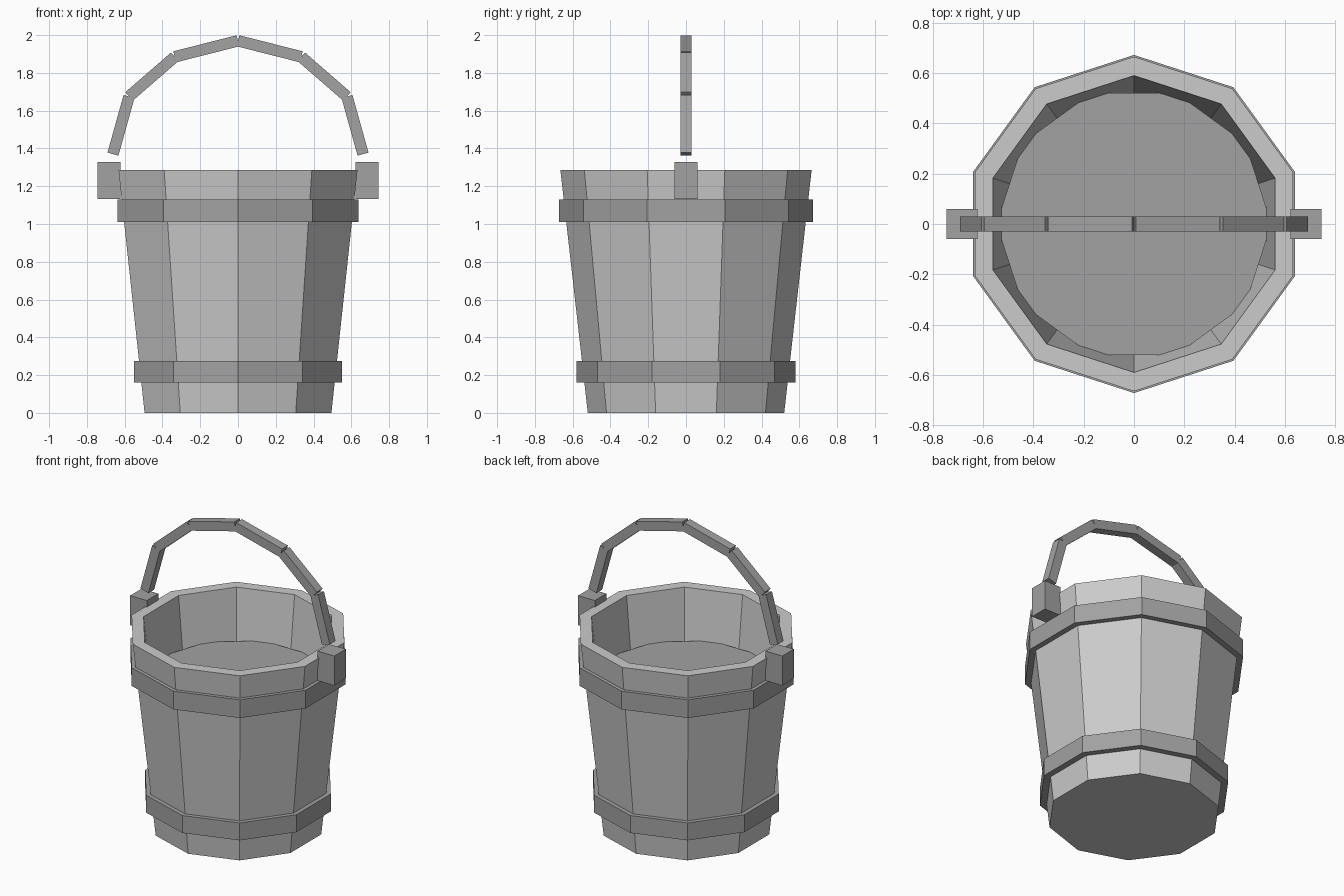
import bpy, bmesh, math
from mathutils import Matrix, Vector

if "Cube" in bpy.data.objects:
    bpy.data.objects.remove(bpy.data.objects["Cube"], do_unlink=True)

SIDES = 10


def make_material(name, value):
    mat = bpy.data.materials.new(name)
    mat.use_nodes = True
    colour = (value, value, value, 1)
    mat.diffuse_color = colour
    mat.node_tree.nodes["Principled BSDF"].inputs["Base Color"].default_value = colour
    return mat


light_grey = make_material("light grey staves", 0.6)
dark_grey = make_material("dark grey fittings", 0.36)


def add_object(name, bm, mat):
    bmesh.ops.recalc_face_normals(bm, faces=bm.faces)
    mesh = bpy.data.meshes.new(name)
    bm.to_mesh(mesh)
    bm.free()
    mesh.materials.append(mat)
    obj = bpy.data.objects.new(name, mesh)
    bpy.context.collection.objects.link(obj)
    return obj


def lathe(name, profile, mat, closed=False, turn=0.0):
    """Flat-sided lathe of (radius, height) points; open profiles get end caps."""
    bm = bmesh.new()
    rings = []
    for r, z in profile:
        angles = [math.pi / 2 + turn + math.tau * i / SIDES for i in range(SIDES)]
        rings.append([bm.verts.new((r * math.cos(a), r * math.sin(a), z)) for a in angles])
    pairs = list(zip(rings, rings[1:]))
    if closed:
        pairs.append((rings[-1], rings[0]))
    else:
        bm.faces.new(rings[0])
        bm.faces.new(rings[-1])
    for low, high in pairs:
        for i in range(SIDES):
            j = (i + 1) % SIDES
            bm.faces.new((low[i], low[j], high[j], high[i]))
    return add_object(name, bm, mat)


def box(name, centre, size, mat, tilt=0.0):
    bm = bmesh.new()
    bmesh.ops.create_cube(bm, size=1, matrix=Matrix.Translation(centre)
                          @ Matrix.Rotation(tilt, 4, 'Y') @ Matrix.Diagonal((*size, 1)))
    return add_object(name, bm, mat)


# Tapered bucket with a hollow inside
lathe("bucket_body", [(0.52, 0), (0.665, 1.285), (0.59, 1.285), (0.455, 0.08)], light_grey)

# Hoops around the staves
for name, radius, low, high in (("lower_hoop", 0.58, 0.16, 0.275),
                                ("upper_hoop", 0.672, 1.01, 1.13)):
    inner = radius - 0.06
    lathe(name, [(inner, low), (radius, low), (radius, high), (inner, high)],
          dark_grey, closed=True)

# Flat surface of the contents, turned half a side against the staves
lathe("contents_surface", [(0.547, 0.92), (0.547, 0.96)], dark_grey, turn=math.pi / SIDES)

# Handle mounts and the jointed handle, mirrored left and right
path = [(0.662, 1.37), (0.577, 1.675), (0.335, 1.885), (0, 1.97)]
for side, label in ((1, "left"), (-1, "right")):
    box(f"{label}_handle_mount", (side * 0.684, 0, 1.23), (0.122, 0.12, 0.195), dark_grey)
    for n, (a, b) in enumerate(zip(path, path[1:]), 1):
        start = Vector((side * a[0], 0, a[1]))
        end = Vector((side * b[0], 0, b[1]))
        span = end - start
        box(f"{label}_handle_segment_{n}", (start + end) / 2, (span.length, 0.06, 0.06),
            dark_grey, tilt=-math.atan2(span.z, span.x))
